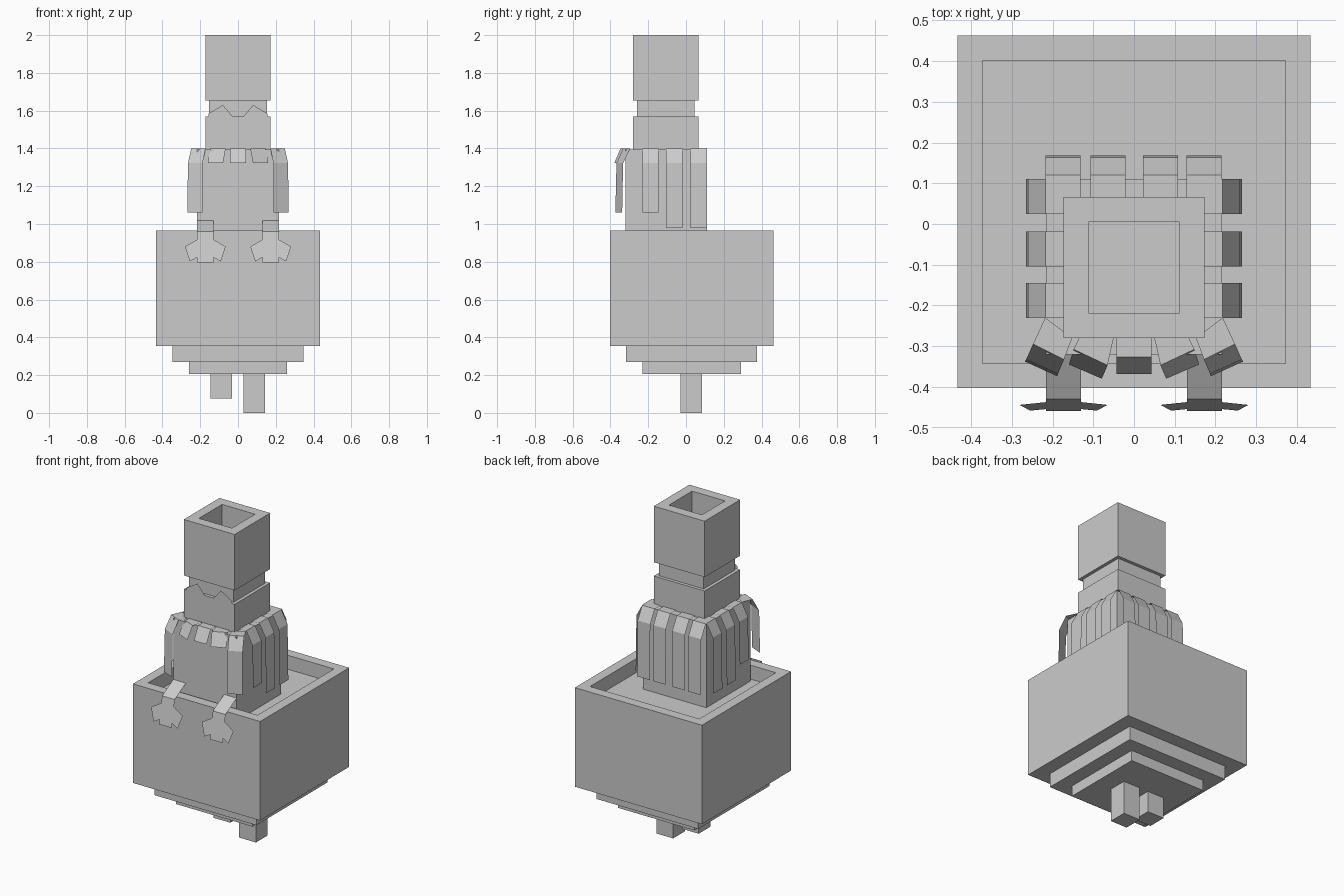
import bpy
import bmesh
from mathutils import Vector

cube = bpy.data.objects.get("Cube")
if cube:
    bpy.data.objects.remove(cube, do_unlink=True)

# Single flat colour
grey = bpy.data.materials.new("plain_grey")
grey.use_nodes = True
colour = (0.6, 0.6, 0.6, 1)
grey.diffuse_color = colour
grey.node_tree.nodes["Principled BSDF"].inputs["Base Color"].default_value = colour

WALL = 0.086


def finish(name, bm):
    mesh = bpy.data.meshes.new(name)
    bm.to_mesh(mesh)
    bm.free()
    mesh.materials.append(grey)
    obj = bpy.data.objects.new(name, mesh)
    bpy.context.collection.objects.link(obj)
    return obj


def block(name, half, y, z, x=0, recess=0):
    """Square block of half width, y centre and z range, with an optional recess in the top."""
    bm = bmesh.new()
    bmesh.ops.create_cube(bm, size=1)
    bottom, top = z
    bmesh.ops.scale(bm, vec=(2 * half, 2 * half, top - bottom), verts=bm.verts)
    bmesh.ops.translate(bm, vec=(x, y, (bottom + top) / 2), verts=bm.verts)
    if recess:
        lid = max(bm.faces, key=lambda f: f.calc_center_median().z)
        bmesh.ops.inset_region(bm, faces=[lid], thickness=WALL)
        pit = bmesh.ops.extrude_discrete_faces(bm, faces=[lid])["faces"][0]
        bmesh.ops.translate(bm, vec=(0, 0, -recess), verts=pit.verts)
    return finish(name, bm)


def add_ribbon(bm, rows, mirrored=False):
    """Sheet through rows of left and right points, facing outward."""
    loops = []
    for row in rows:
        points = [Vector(p) for p in row]
        if mirrored:
            points = [Vector((-p.x, p.y, p.z)) for p in reversed(points)]
        loops.append([bm.verts.new(p) for p in points])
    for (a, b), (c, d) in zip(loops, loops[1:]):
        bm.faces.new((a, c, d, b))


def ribbon(name, rows, mirrored=False):
    bm = bmesh.new()
    add_ribbon(bm, rows, mirrored)
    return finish(name, bm)


# Legs of unequal length
block("right_leg", 0.057, 0.027, (0.075, 0.205), x=-0.088)
block("left_leg", 0.057, 0.027, (0, 0.205), x=0.086)

# Stepped base and open box
block("base_step_lower", 0.26, 0.03, (0.205, 0.27))
block("base_step_upper", 0.347, 0.03, (0.27, 0.355))
block("open_box", 0.433, 0.03, (0.355, 0.965), recess=WALL)

# Tower, neck and hollow top
block("tower", 0.216, -0.105, (0.88, 1.395))
block("shoulder_block", 0.173, -0.107, (1.395, 1.57))
block("neck", 0.153, -0.107, (1.57, 1.655))
block("hollow_top", 0.173, -0.107, (1.655, 2), recess=2 * WALL)

# Pointed collar at the front of the neck
bm = bmesh.new()
profile = [(0.155, 1.57), (0.155, 1.585), (0.08, 1.63), (0.03, 1.57)]
for s in (-1, 1):
    corners = [bm.verts.new((s * x, -0.28, z)) for x, z in profile]
    bm.faces.new(corners if s < 0 else corners[::-1])
bmesh.ops.recalc_face_normals(bm, faces=bm.faces)
for f in bm.faces:
    if f.normal.y > 0:
        f.normal_flip()
finish("pointed_collar", bm)

TOP, BEND = 1.4, 1.322

# Side strips, longer towards the back
half = 0.043
for index, (y, end) in enumerate([(-0.188, 1.06), (-0.062, 0.98), (0.068, 0.98)]):
    path = [(0.173, TOP), (0.218, TOP), (0.26, BEND), (0.265, end)]
    rows = [((x, y - half, z), (x, y + half, z)) for x, z in path]
    for side, flip in (("left", False), ("right", True)):
        ribbon(f"{side}_strip_{index}", rows, flip)

# Back strips
for index, x in enumerate([-0.175, -0.064, 0.065, 0.172]):
    path = [(0.065, TOP), (0.12, TOP), (0.163, BEND), (0.168, 0.98)]
    ribbon(f"back_strip_{index}", [((x + half, y, z), (x - half, y, z)) for y, z in path])

# Short front flaps, the outer pair hanging down like side locks
ribbon("front_flap_middle", [((-half, y, z), (half, y, z))
                             for y, z in [(-0.28, TOP), (-0.327, TOP), (-0.368, BEND)]])
flap = [((0.05, -0.28, TOP), (0.135, -0.28, TOP)),
        ((0.065, -0.347, TOP), (0.148, -0.308, TOP)),
        ((0.079, -0.38, BEND), (0.16, -0.345, BEND))]
lock = [((0.152, -0.28, TOP), (0.218, -0.23, TOP)),
        ((0.172, -0.333, TOP), (0.248, -0.295, TOP)),
        ((0.187, -0.368, BEND), (0.265, -0.333, BEND)),
        ((0.188, -0.374, 1.06), (0.268, -0.338, 1.06))]
for side, flip in (("left", False), ("right", True)):
    ribbon(f"{side}_front_flap", flap, flip)
    ribbon(f"{side}_front_lock", lock, flip)

# Arms folded over the rim, with winged hands on a leaning plane
middle, width = 0.173, 0.043


def hand_point(x, z):
    return (middle + x, -0.43 - 0.18 * (0.96 - z), z)


for side, flip in (("left", False), ("right", True)):
    bm = bmesh.new()
    arm = [((middle - width, y, z), (middle + width, y, z))
           for y, z in [(-0.32, 1.02), (-0.43, 0.96)]]
    arm.append((hand_point(-width, 0.796), hand_point(width, 0.796)))
    add_ribbon(bm, arm, flip)
    for s in (-1, 1):
        inner = [hand_point(s * width, z) for z in (0.918, 0.823)]
        outer = [hand_point(s * 0.108, 0.88), hand_point(s * 0.082, 0.802)]
        pairs = list(zip(inner, outer)) if s > 0 else list(zip(outer, inner))
        add_ribbon(bm, pairs, flip)
    finish(f"{side}_arm", bm)
